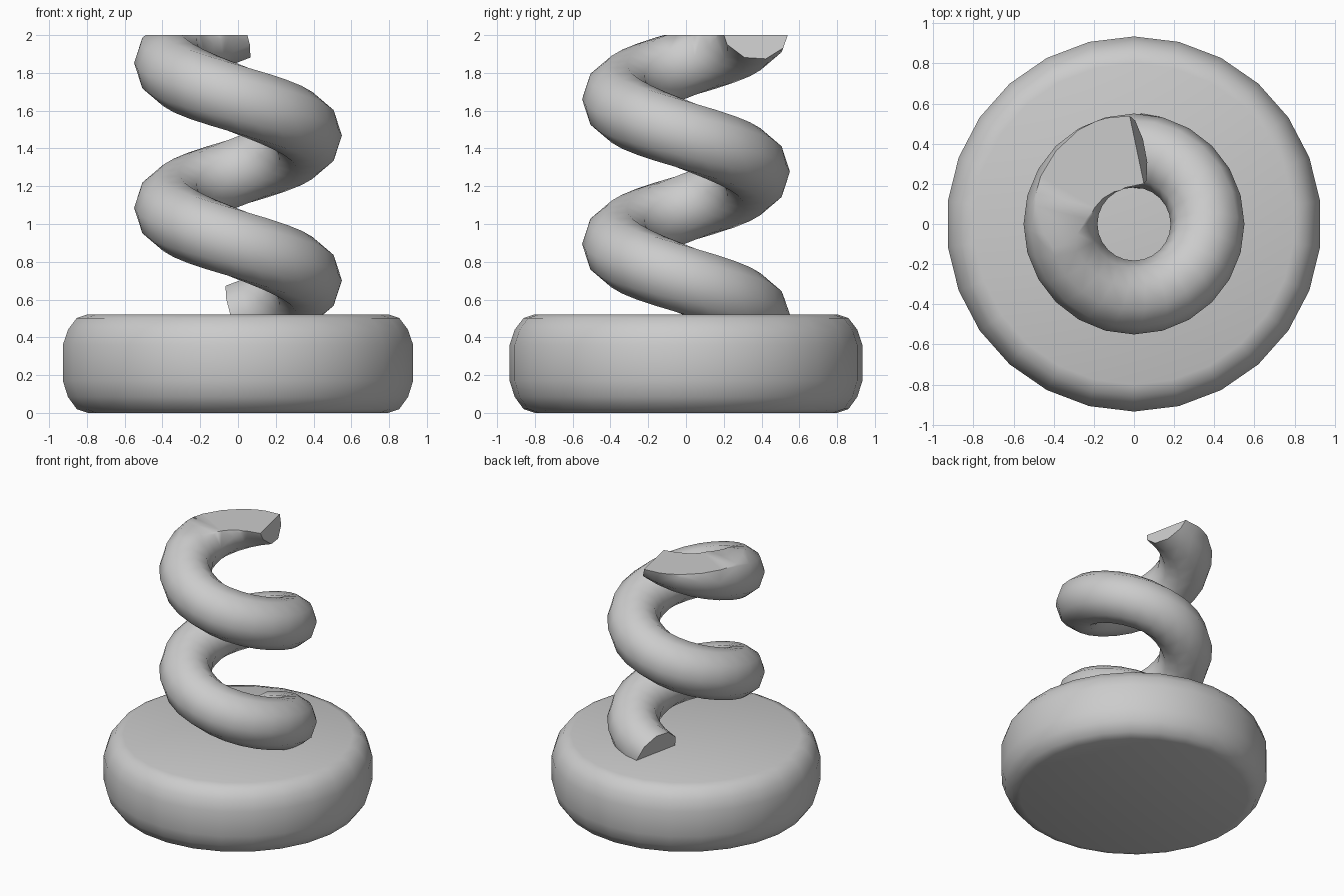
import bpy, bmesh, math
from mathutils import Vector

if "Cube" in bpy.data.objects:
    bpy.data.objects.remove(bpy.data.objects["Cube"])

grey = bpy.data.materials.new("plain_grey")
grey.diffuse_color = (0.6, 0.6, 0.6, 1)
grey.use_nodes = True
grey.node_tree.nodes["Principled BSDF"].inputs["Base Color"].default_value = grey.diffuse_color


def finish(bm, name, angle):
    """Turn a bmesh into a smooth-shaded object with sharp corners kept."""
    bmesh.ops.recalc_face_normals(bm, faces=bm.faces)
    mesh = bpy.data.meshes.new(name)
    bm.to_mesh(mesh)
    bm.free()
    mesh.materials.append(grey)
    obj = bpy.data.objects.new(name, mesh)
    bpy.context.collection.objects.link(obj)
    bpy.ops.object.select_all(action='DESELECT')
    obj.select_set(True)
    bpy.context.view_layer.objects.active = obj
    bpy.ops.object.shade_smooth_by_angle(angle=math.radians(angle))
    return obj


def skin(bm, rings):
    """Join successive closed rings of points and cap both ends."""
    loops = [[bm.verts.new(p) for p in ring] for ring in rings]
    n = len(loops[0])
    for a, b in zip(loops, loops[1:]):
        for i in range(n):
            j = (i + 1) % n
            bm.faces.new((a[i], a[j], b[j], b[i]))
    bm.faces.new(loops[0])
    bm.faces.new(loops[-1])


# Round base with softened rims
SIDES = 26
profile = [(0.80, 0.0), (0.86, 0.02), (0.907, 0.085), (0.934, 0.17),
           (0.934, 0.36), (0.907, 0.44), (0.86, 0.502), (0.80, 0.522)]
bm = bmesh.new()
skin(bm, [[(r * math.sin(2 * math.pi * i / SIDES),
            r * math.cos(2 * math.pi * i / SIDES), z) for i in range(SIDES)]
          for r, z in profile])
finish(bm, "round_base", 50)

# Coil: a tube of two turns, rising clockwise from the back
TURNS, STEPS, TUBE_SIDES = 2, 24, 10
COIL_R, TUBE_R, PITCH, START_Z = 0.366, 0.184, 0.767, 0.51
slope = math.atan2(PITCH, 2 * math.pi * COIL_R)
c, s = math.cos(slope), math.sin(slope)
rings = []
last = TURNS * STEPS
for k in range(last + 1):
    phi = 2 * math.pi * k / STEPS
    radial = Vector((math.sin(phi), math.cos(phi), 0))
    along = Vector((math.cos(phi) * c, -math.sin(phi) * c, s))
    up = Vector((-math.cos(phi) * s, math.sin(phi) * s, c))
    centre = radial * COIL_R + Vector((0, 0, START_Z + PITCH * k / STEPS))
    skew = 0.2 if k == 0 else -0.2 if k == last else 0  # slanted tube ends
    ring = []
    for i in range(TUBE_SIDES):
        a = 2 * math.pi * i / TUBE_SIDES
        out = TUBE_R * math.cos(a)
        ring.append(centre + radial * out + up * TUBE_R * math.sin(a) + along * skew * out)
    rings.append(ring)
bm = bmesh.new()
skin(bm, rings)

# Slice the coil flat at the top and close the cut
cut = bmesh.ops.bisect_plane(bm, geom=bm.verts[:] + bm.edges[:] + bm.faces[:],
                             plane_co=(0, 0, 2), plane_no=(0, 0, 1), clear_outer=True)
rim = [e for e in cut["geom_cut"] if isinstance(e, bmesh.types.BMEdge)]
bmesh.ops.edgeloop_fill(bm, edges=rim)
bmesh.ops.triangulate(bm, faces=[f for f in bm.faces if len(f.verts) > TUBE_SIDES])
finish(bm, "spring_coil", 50)
